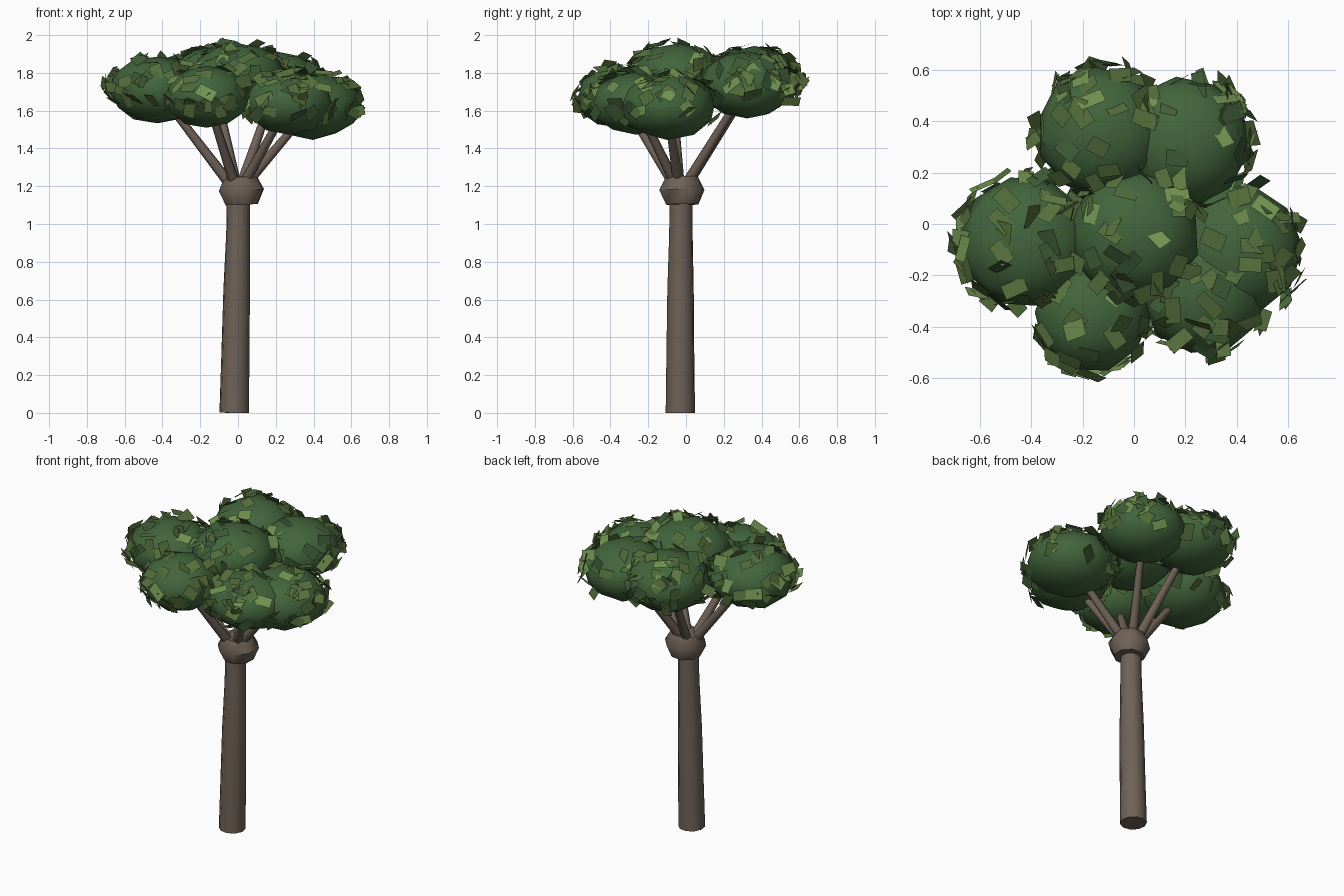
import bpy, bmesh, math, random
from mathutils import Vector, Matrix

if "Cube" in bpy.data.objects:
    bpy.data.objects.remove(bpy.data.objects["Cube"])

random.seed(7)


def material(name, rgb):
    m = bpy.data.materials.new(name)
    m.diffuse_color = (*rgb, 1)
    m.use_nodes = True
    m.node_tree.nodes["Principled BSDF"].inputs["Base Color"].default_value = m.diffuse_color
    return m


BARK = material("bark", (0.16, 0.122, 0.095))
FOLIAGE = material("foliage", (0.055, 0.13, 0.045))
LEAVES = [material("leaf_dark", (0.045, 0.10, 0.035)),
          material("leaf_mid", (0.09, 0.16, 0.045)),
          material("leaf_light", (0.16, 0.28, 0.08))]


def finish(bm, name, mats, smooth=None):
    me = bpy.data.meshes.new(name)
    bm.to_mesh(me)
    bm.free()
    ob = bpy.data.objects.new(name, me)
    bpy.context.collection.objects.link(ob)
    for m in mats:
        me.materials.append(m)
    if smooth:
        bpy.ops.object.select_all(action='DESELECT')
        ob.select_set(True)
        bpy.context.view_layer.objects.active = ob
        bpy.ops.object.shade_smooth_by_angle(angle=math.radians(smooth))
    return ob


def tube(name, path, sides, smooth=50):
    """Capped tube through (point, radius) stations."""
    bm = bmesh.new()
    axis = Vector(path[-1][0]) - Vector(path[0][0])
    rot = axis.to_track_quat('Z', 'Y')
    rings = []
    for p, r in path:
        rings.append([bm.verts.new(Vector(p) + rot @ Vector((
            r * math.cos(2 * math.pi * i / sides),
            r * math.sin(2 * math.pi * i / sides), 0))) for i in range(sides)])
    for a, b in zip(rings, rings[1:]):
        for i in range(sides):
            j = (i + 1) % sides
            bm.faces.new((a[i], a[j], b[j], b[i]))
    bm.faces.new(rings[0][::-1])
    bm.faces.new(rings[-1])
    return finish(bm, name, [BARK], smooth)


def blob(name, centre, scale, mat, spin):
    """Slightly irregular, flattened low-poly ball."""
    bm = bmesh.new()
    bmesh.ops.create_icosphere(bm, subdivisions=2, radius=1)
    for v in bm.verts:
        v.co *= random.uniform(0.97, 1.03)
    bm.transform(Matrix.LocRotScale(Vector(centre), None, Vector(scale))
                 @ Matrix.Rotation(spin, 4, 'Z'))
    return finish(bm, name, [mat], 60)


# Trunk and the faceted knob where the branches fork
tube("trunk", [((-0.02, -0.03, 0.0), 0.079), ((-0.014, -0.03, 0.3), 0.075),
               ((-0.007, -0.029, 0.65), 0.071), ((0.0, -0.027, 0.95), 0.063),
               ((0.002, -0.026, 1.15), 0.062)], 10)
tube("fork_knob", [((0.02, -0.02, 1.103), 0.09), ((0.018, -0.022, 1.18), 0.126),
                   ((0.014, -0.022, 1.25), 0.09)], 8)

# Foliage clumps: centre, horizontal radius, vertical radius
CLUMPS = [((0.0, -0.04, 1.785), 0.255, 0.175),
          ((-0.13, 0.36, 1.765), 0.25, 0.175),
          ((0.2, 0.325, 1.735), 0.252, 0.18),
          ((-0.425, -0.07, 1.71), 0.26, 0.18),
          ((-0.165, -0.35, 1.675), 0.225, 0.167),
          ((0.395, -0.1, 1.625), 0.262, 0.175),
          ((0.27, -0.265, 1.64), 0.242, 0.167)]
for n, (c, r, h) in enumerate(CLUMPS):
    blob(f"foliage_clump_{n}", c, (r, r, h), FOLIAGE, n * 0.7)
    # Branch from the fork into each outer clump
    if n:
        end = Vector(c)
        start = Vector((0.0, -0.03, 1.19)) + Vector((c[0], c[1], 0)) * 0.06
        tube(f"branch_{n}", [(start, 0.03), (start.lerp(end, 0.9), 0.02)], 7, 60)


def buried(p, own):
    return any(i != own and ((p.x - c[0]) / r) ** 2 + ((p.y - c[1]) / r) ** 2
               + ((p.z - c[2]) / h) ** 2 < 0.9 for i, (c, r, h) in enumerate(CLUMPS))


# Leaf cards scattered over the upper and side surfaces of the clumps
bm = bmesh.new()
for n, (c, r, h) in enumerate(CLUMPS):
    for _ in range(60):
        z = random.uniform(-0.45, 0.98)
        a = random.uniform(0, 2 * math.pi)
        s = math.sqrt(1 - z * z)
        d = Vector((s * math.cos(a), s * math.sin(a), z))
        p = Vector(c) + Vector((d.x * r, d.y * r, d.z * h)) * random.uniform(0.98, 1.09)
        if buried(p, n) or p.z > 1.98:
            continue
        normal = Vector((d.x / r, d.y / r, d.z / h)).normalized()
        normal += Vector([random.uniform(-0.55, 0.55) for _ in range(3)])
        rot = normal.to_track_quat('Z', 'Y').to_matrix() @ Matrix.Rotation(
            random.uniform(0, 2 * math.pi), 3, 'Z')
        l, w = random.uniform(0.038, 0.055), random.uniform(0.026, 0.035)
        f = bm.faces.new([bm.verts.new(p + rot @ Vector((x * l, y * w, 0)))
                          for x, y in ((-1, -1), (1, -1), (1, 1), (-1, 1))])
        f.material_index = random.choice((0, 1, 1, 2))
for v in bm.verts:
    v.co.z = min(v.co.z, 2.0)
finish(bm, "leaf_cards", LEAVES)
